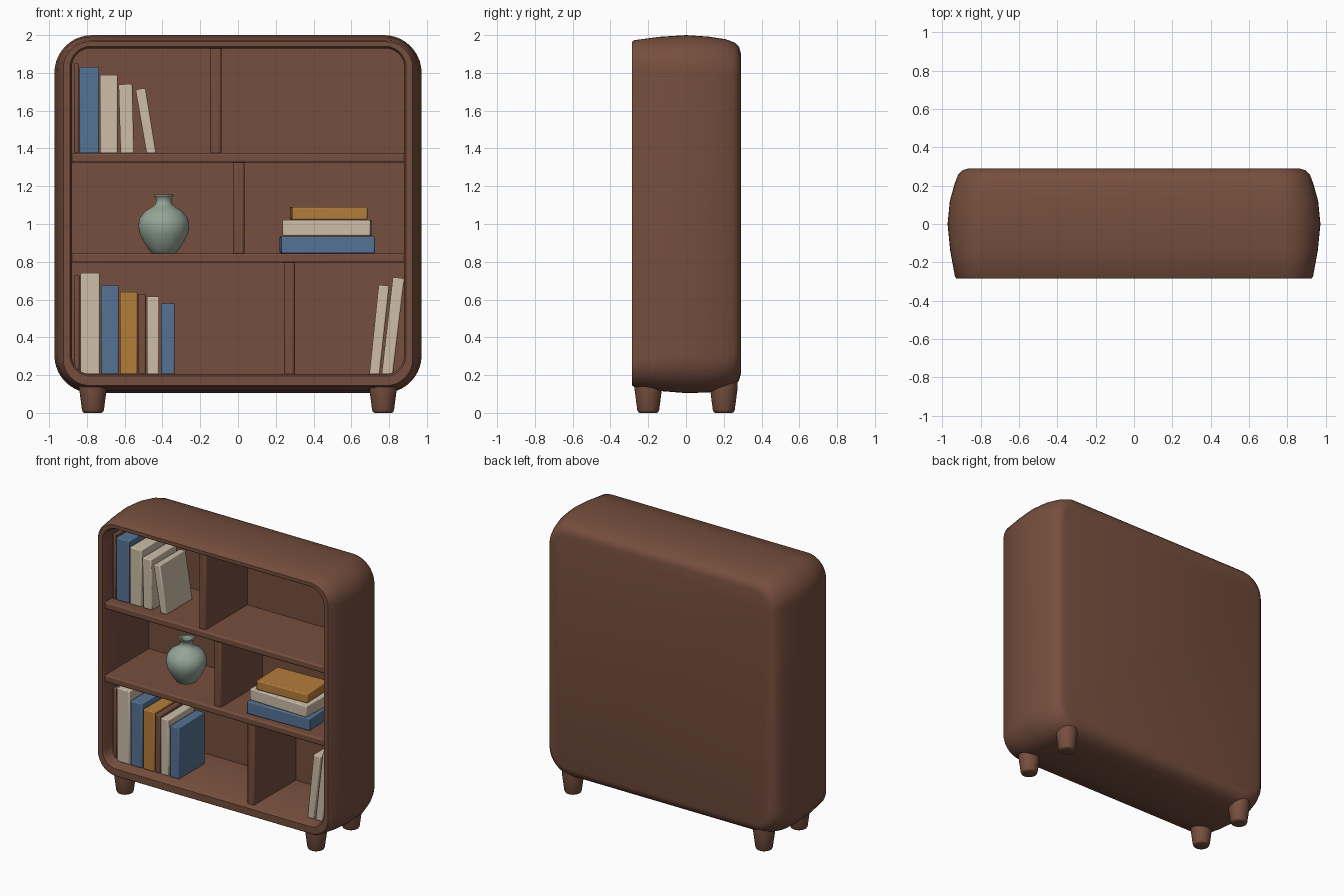
import bpy, bmesh, math
from mathutils import Matrix, Vector

cube = bpy.data.objects.get("Cube")
if cube:
    bpy.data.objects.remove(cube, do_unlink=True)


def material(name, rgb):
    m = bpy.data.materials.new(name)
    m.use_nodes = True
    m.diffuse_color = (*rgb, 1)
    m.node_tree.nodes["Principled BSDF"].inputs["Base Color"].default_value = (*rgb, 1)
    return m


WOOD = material("brown wood", (0.18, 0.077, 0.048))
BLUE = material("blue cover", (0.09, 0.17, 0.30))
CREAM = material("cream cover", (0.61, 0.51, 0.39))
OCHRE = material("ochre cover", (0.455, 0.205, 0.042))
SAGE = material("sage glaze", (0.296, 0.376, 0.305))


def finish(name, bm, mat, bevel=0, segments=2):
    bmesh.ops.recalc_face_normals(bm, faces=bm.faces)
    mesh = bpy.data.meshes.new(name)
    bm.to_mesh(mesh)
    bm.free()
    mesh.materials.append(mat)
    obj = bpy.data.objects.new(name, mesh)
    bpy.context.collection.objects.link(obj)
    if bevel:
        mod = obj.modifiers.new("soft edges", "BEVEL")
        mod.width, mod.segments = bevel, segments
    bpy.ops.object.select_all(action="DESELECT")
    obj.select_set(True)
    bpy.context.view_layer.objects.active = obj
    bpy.ops.object.shade_smooth_by_angle(angle=math.radians(40))
    return obj


def loft(bm, loops):
    """Skin a list of closed loops and cap both ends."""
    rings = [[bm.verts.new(p) for p in loop] for loop in loops]
    n = len(rings[0])
    for a, b in zip(rings, rings[1:]):
        for i in range(n):
            j = (i + 1) % n
            bm.faces.new((a[i], a[j], b[j], b[i]))
    bm.faces.new(rings[0])
    bm.faces.new(rings[-1])


def rounded_loop(y, half, low, high, r, steps=10):
    """Rounded rectangle standing in the xz plane."""
    pts = []
    corners = ((half - r, high - r), (r - half, high - r), (r - half, low + r), (half - r, low + r))
    for k, (cx, cz) in enumerate(corners):
        for i in range(steps + 1):
            a = math.pi / 2 * (k + i / steps)
            pts.append((cx + r * math.cos(a), y, cz + r * math.sin(a)))
    return pts


def lathe(name, profile, mat, x, y, z=0, sides=32):
    bm = bmesh.new()
    turn = [2 * math.pi * i / sides for i in range(sides)]
    loft(bm, [[(x + r * math.cos(a), y + r * math.sin(a), z + h) for a in turn] for r, h in profile])
    return finish(name, bm, mat)


def box(name, x0, x1, y0, y1, z0, z1, mat, bevel=0.007, lean=0, spin=0, segments=2):
    """Box whose top is shifted sideways by lean and turned about z by spin."""
    bm = bmesh.new()
    bmesh.ops.create_cube(bm, size=1)
    centre = Vector(((x0 + x1) / 2, (y0 + y1) / 2, (z0 + z1) / 2))
    for v in bm.verts:
        up = v.co.z + 0.5
        drop = v.co.x * (x1 - x0) * lean / (z1 - z0) if up > 0.5 else 0
        v.co = Vector((v.co.x * (x1 - x0), v.co.y * (y1 - y0), v.co.z * (z1 - z0)))
        v.co.x += lean * up
        v.co.z -= drop
    bmesh.ops.transform(bm, matrix=Matrix.Translation(centre) @ Matrix.Rotation(spin, 4, "Z"), verts=bm.verts)
    return finish(name, bm, mat, bevel, segments)


# Cabinet shell: recess, front rim, bulging sides and rounded back
shell = bmesh.new()
loft(shell, [rounded_loop(*ring) for ring in (
    (0.235, 0.88, 0.205, 1.93, 0.10),
    (-0.27, 0.88, 0.205, 1.93, 0.10),
    (-0.285, 0.89, 0.195, 1.94, 0.11),
    (-0.285, 0.925, 0.145, 1.965, 0.14),
    (-0.275, 0.933, 0.138, 1.973, 0.145),
    (-0.14, 0.958, 0.116, 1.991, 0.18),
    (0, 0.972, 0.105, 2.0, 0.20),
    (0.12, 0.96, 0.108, 1.992, 0.19),
    (0.21, 0.935, 0.122, 1.978, 0.18),
    (0.255, 0.918, 0.145, 1.962, 0.17),
    (0.28, 0.895, 0.17, 1.94, 0.15),
    (0.29, 0.86, 0.205, 1.905, 0.12),
)])
finish("cabinet_shell", shell, WOOD)

# Shelves and upright dividers
for name, z0, z1 in (("upper_shelf", 1.325, 1.375), ("lower_shelf", 0.795, 0.845)):
    box(name, -0.895, 0.895, -0.27, 0.245, z0, z1, WOOD, 0.01)
for name, x, z0, z1 in (("top_divider", -0.117, 1.365, 1.94),
                        ("middle_divider", 0.005, 0.835, 1.335),
                        ("bottom_divider", 0.272, 0.195, 0.805)):
    box(name, x - 0.029, x + 0.029, -0.245, 0.245, z0, z1, WOOD, 0.014, segments=3)

# Tapered feet
foot = ((0.045, 0), (0.053, 0.004), (0.058, 0.015), (0.073, 0.13), (0.073, 0.18))
for side, sx in (("left", 1), ("right", -1)):
    for end, sy in (("front", -1), ("back", 1)):
        lathe(f"{end}_{side}_foot", foot, WOOD, 0.768 * sx, 0.2 * sy)

# Standing books: start, end, top, lean, colour
rows = {
    "top_book": (1.375, (
        (-0.868, -0.844, 1.85, 0, WOOD),
        (-0.84, -0.735, 1.83, 0, BLUE),
        (-0.73, -0.637, 1.79, 0, CREAM),
        (-0.622, -0.55, 1.74, -0.01, CREAM),
        (-0.485, -0.433, 1.715, -0.057, CREAM))),
    "bottom_book": (0.205, (
        (-0.868, -0.84, 0.73, 0, WOOD),
        (-0.835, -0.732, 0.74, 0, CREAM),
        (-0.725, -0.632, 0.675, 0, BLUE),
        (-0.625, -0.533, 0.64, 0, OCHRE),
        (-0.528, -0.488, 0.63, 0, WOOD),
        (-0.482, -0.418, 0.615, 0, CREAM),
        (-0.407, -0.335, 0.58, 0, BLUE),
        (0.695, 0.75, 0.675, 0.05, CREAM),
        (0.76, 0.82, 0.715, 0.06, CREAM))),
}
for label, (base, books) in rows.items():
    for i, (x0, x1, top, lean, mat) in enumerate(books, 1):
        box(f"{label}_{i}", x0, x1, -0.2, 0.1, base, top, mat, lean=lean)

# Lying stack of books
box("stack_book_bottom", 0.225, 0.72, -0.22, 0.11, 0.845, 0.935, BLUE, spin=0.03)
box("stack_book_middle", 0.24, 0.705, -0.21, 0.09, 0.937, 1.021, CREAM, spin=-0.03)
box("stack_book_top", 0.28, 0.68, -0.19, 0.07, 1.023, 1.09, OCHRE, spin=0.04)

# Vase with a narrow neck and a hollow mouth
vase = ((0.062, 0), (0.07, 0.006), (0.1, 0.05), (0.126, 0.1), (0.135, 0.145), (0.128, 0.185),
        (0.1, 0.222), (0.062, 0.245), (0.046, 0.258), (0.041, 0.275), (0.043, 0.293),
        (0.052, 0.304), (0.051, 0.311), (0.04, 0.309), (0.033, 0.29), (0.033, 0.25))
lathe("vase", vase, SAGE, -0.393, -0.03, 0.845, sides=48)
